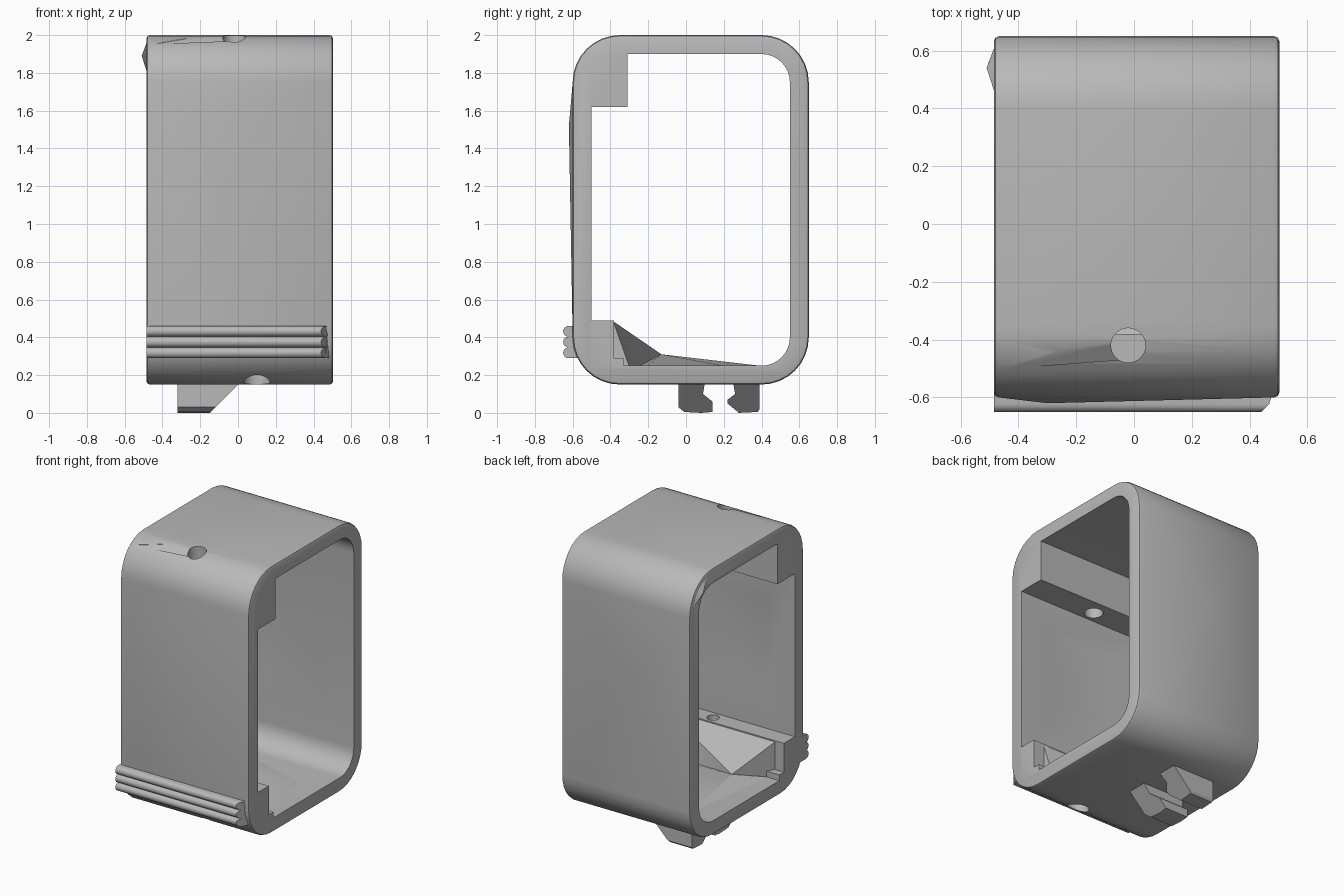
import bpy, bmesh, math
from mathutils import Vector

cube = bpy.data.objects.get("Cube")
if cube:
    bpy.data.objects.remove(cube, do_unlink=True)

grey = bpy.data.materials.new("light grey plastic")
grey.use_nodes = True
colour = (0.48, 0.48, 0.48, 1)
grey.diffuse_color = colour
grey.node_tree.nodes["Principled BSDF"].inputs["Base Color"].default_value = colour
LEFT, RIGHT = 0.503, -0.485


def finish(name, bm):
    bmesh.ops.recalc_face_normals(bm, faces=bm.faces[:])
    mesh = bpy.data.meshes.new(name)
    bm.to_mesh(mesh)
    bm.free()
    mesh.materials.append(grey)
    ob = bpy.data.objects.new(name, mesh)
    bpy.context.collection.objects.link(ob)
    return ob


def prism(points, x0, x1):
    """Extrude a (y, z) outline along x."""
    bm = bmesh.new()
    face = bm.faces.new([bm.verts.new((x0, y, z)) for y, z in points])
    new = bmesh.ops.extrude_face_region(bm, geom=[face])["geom"]
    bmesh.ops.translate(bm, vec=(x1 - x0, 0, 0),
                        verts=[g for g in new if isinstance(g, bmesh.types.BMVert)])
    bmesh.ops.recalc_face_normals(bm, faces=bm.faces[:])
    return bm


def arc(cy, cz, r, start, end, steps=8):
    angles = [math.radians(start + (end - start) * i / steps) for i in range(steps + 1)]
    return [(cy + r * math.cos(a), cz + r * math.sin(a)) for a in angles]


def poke_wall(bm, direction, centre):
    """Fan the large flat wall facing +y or -y around one centre point."""
    walls = [f for f in bm.faces if f.normal.y * direction > 0.99]
    wall = max(walls, key=lambda f: f.calc_area())
    vert = bmesh.ops.poke(bm, faces=[wall])["verts"][0]
    vert.co = Vector(centre)


def hull(name, points):
    bm = bmesh.new()
    for p in points:
        bm.verts.new(p)
    used = bmesh.ops.convex_hull(bm, input=bm.verts[:])
    loose = [g for g in used["geom_interior"] if isinstance(g, bmesh.types.BMVert)]
    bmesh.ops.delete(bm, geom=loose, context="VERTS")
    return finish(name, bm)


def cut(target, cutter):
    cutter.hide_render = True
    mod = target.modifiers.new("cut", "BOOLEAN")
    mod.operation, mod.solver, mod.object = "DIFFERENCE", "EXACT", cutter
    bpy.context.view_layer.objects.active = target
    bpy.ops.object.modifier_apply(modifier=mod.name)
    bpy.data.objects.remove(cutter, do_unlink=True)


def bore(x, y, r, z0, z1):
    bm = bmesh.new()
    bmesh.ops.create_cone(bm, cap_ends=True, segments=24, radius1=r, radius2=r, depth=z1 - z0)
    bmesh.ops.translate(bm, vec=(x, y, (z0 + z1) / 2), verts=bm.verts[:])
    return finish("bore_cutter", bm)


# Rounded outer sleeve with softened rims and slightly faceted walls
outer = (arc(0.4, 0.4, 0.25, -90, 0) + arc(0.4, 1.75, 0.25, 0, 90)
         + arc(-0.35, 1.75, 0.25, 90, 180) + arc(-0.35, 0.4, 0.25, 180, 270))
bm = prism(outer, RIGHT, LEFT)
rims = [e for e in bm.edges if abs(e.verts[0].co.x - e.verts[1].co.x) < 1e-5]
bmesh.ops.bevel(bm, geom=rims, offset=0.018, segments=2, profile=0.5, affect="EDGES")
bm.normal_update()
poke_wall(bm, -1, (-0.3, -0.62, 1.52))
poke_wall(bm, 1, (-0.09, 0.625, 1.26))
frame = finish("frame", bm)

# Opening, leaving the upper and lower front blocks in place
opening = ([(-0.31, 1.9), (-0.31, 1.62), (-0.5, 1.62), (-0.5, 0.49), (-0.38, 0.49),
            (-0.38, 0.29), (-0.33, 0.29), (-0.33, 0.25)]
           + arc(0.4, 0.4, 0.15, -90, 0) + arc(0.4, 1.75, 0.15, 0, 90))
cut(frame, finish("opening_cutter", prism(opening, -1, 1)))

# Shallow faceted hollows inside the front and back walls
for side, apex, low, high in ((-0.46, -0.57, 0.52, 1.59), (0.51, 0.59, 0.42, 1.73)):
    corners = [(x, side, z) for x in (-0.45, 0.46) for z in (low, high)]
    cut(frame, hull("hollow_cutter", corners + [(0.05, apex, 1.08)]))

# Holes through the upper and lower front blocks
cut(frame, bore(-0.02, -0.42, 0.06, 1.55, 2.2))
cut(frame, hull("groove_cutter", [(-0.45, -0.5, 1.95), (-0.45, -0.5, 2.0), (-0.05, -0.37, 2.02),
                                  (-0.05, -0.47, 1.95), (-0.05, -0.47, 2.05)]))
cut(frame, bore(0.1, -0.43, 0.07, 0, 0.3))
cut(frame, bore(0.1, -0.44, 0.04, 0.28, 0.6))

# Faceted web: a steep part below the lower block, then a low part on the floor
peak = (-0.26, -0.13, 0.31)
steep = hull("steep_web", [(x, -0.385, z) for x in (-0.42, 0.42) for z in (0.24, 0.485)]
             + [peak, (-0.26, -0.13, 0.24), (0.42, -0.3, 0.245)])
low = hull("floor_web", [peak, (-0.42, -0.37, 0.24), (-0.3, 0.38, 0.251), (-0.3, 0.38, 0.24),
                         (0.42, -0.2, 0.251), (0.42, 0.25, 0.24)])

# Bulge at the upper back corner, kept within the wall
rim = arc(0.4, 1.75, 0.235, 8, 82, 4) + arc(0.4, 1.75, 0.165, 45, 45, 1)
bulge = hull("corner_bulge", [(-0.475, y, z) for y, z in rim[:-1]] + [(-0.51, 0.54, 1.89)])

# Three ribs forming the thumb grip, with a slanted left end
ribs = [(-0.55, 0.29)]
for z in (0.318, 0.375, 0.432):
    ribs += arc(-0.622, z, 0.0285, 270, 90)
ribs.append((-0.55, 0.46))
bm = prism(ribs, RIGHT, 0.49)
for v in bm.verts:
    if v.co.x > 0:
        v.co.x -= max(0, -0.6 - v.co.y)
grip = finish("grip_ribs", bm)

# Pair of hooks below, tapered towards the left
hooks = {
    "front_hook": [(-0.04, 0.16), (-0.04, 0.03), (-0.01, 0.005), (0.08, 0), (0.14, 0.005),
                   (0.14, 0.06), (0.09, 0.1), (0.1, 0.16)],
    "back_hook": [(0.25, 0.16), (0.26, 0.1), (0.22, 0.07), (0.22, 0.05), (0.28, 0),
                  (0.38, 0.005), (0.39, 0.02), (0.39, 0.16)],
}
parts = [frame, steep, low, bulge, grip]
for name, outline in hooks.items():
    bm = prism(outline, -0.32, 0)
    for v in bm.verts:
        if v.co.x > -0.1:
            v.co.x = -0.15 + v.co.z
    parts.append(finish(name, bm))

# Smooth curves, crisp edges
bpy.ops.object.select_all(action="DESELECT")
for ob in parts:
    ob.select_set(True)
bpy.context.view_layer.objects.active = frame
bpy.ops.object.shade_smooth_by_angle(angle=math.radians(30))
